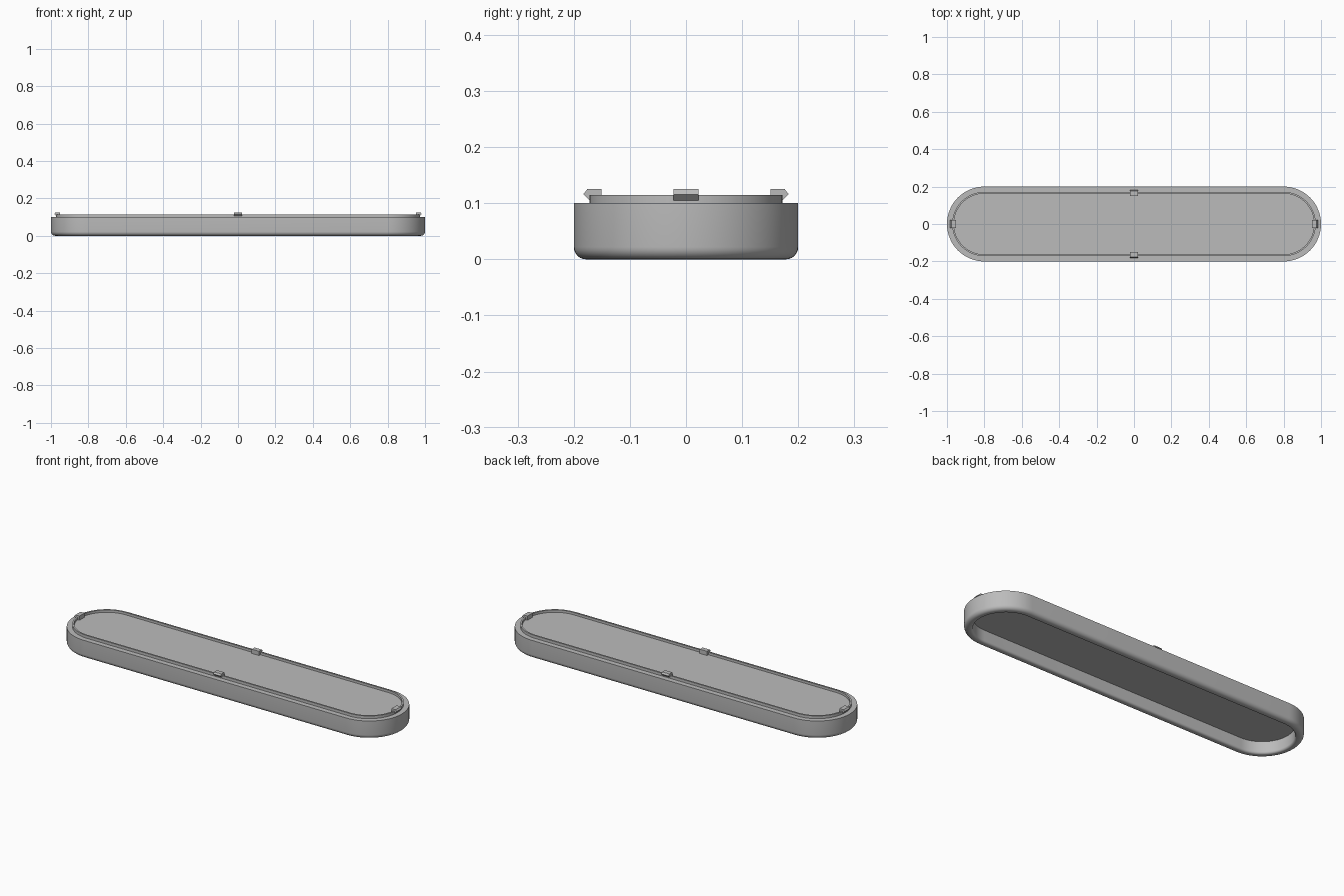
import bpy, bmesh, math

cube = bpy.data.objects.get("Cube")
if cube:
    bpy.data.objects.remove(cube, do_unlink=True)

grey = bpy.data.materials.new("plain grey")
grey.use_nodes = True
COLOUR = (0.5, 0.5, 0.5, 1)
grey.diffuse_color = COLOUR
grey.node_tree.nodes["Principled BSDF"].inputs["Base Color"].default_value = COLOUR

HALF = 0.8    # half length of the straight sides
SEGS = 32     # segments in each round end


def finish(name, bm, smooth=False):
    bmesh.ops.recalc_face_normals(bm, faces=bm.faces)
    mesh = bpy.data.meshes.new(name)
    bm.to_mesh(mesh)
    bm.free()
    mesh.materials.append(grey)
    obj = bpy.data.objects.new(name, mesh)
    bpy.context.collection.objects.link(obj)
    if smooth:
        bpy.ops.object.select_all(action="DESELECT")
        obj.select_set(True)
        bpy.context.view_layer.objects.active = obj
        bpy.ops.object.shade_smooth_by_angle(angle=math.radians(30))
    return obj


def stadium(bm, r, z):
    """Ring of vertices around a slot shape with end radius r."""
    ring = []
    for side in (1, -1):
        for i in range(SEGS + 1):
            a = math.pi * i / SEGS - math.pi / 2
            ring.append(bm.verts.new((side * (HALF + r * math.cos(a)),
                                      side * r * math.sin(a), z)))
    return ring


def fillet(cr, cz, rad, start, end, steps=6):
    """Arc of (radius, height) points for the wall section."""
    out = []
    for i in range(steps + 1):
        a = math.radians(start + (end - start) * i / steps)
        out.append((cr + rad * math.cos(a), cz + rad * math.sin(a)))
    return out


# Housing: wall section from the underside recess round to the top floor
section = [(0.158, 0.066)]
section += fillet(0.170, 0.012, 0.012, 180, 270)
section += fillet(0.178, 0.022, 0.022, 270, 360)
section += [(0.2, 0.1), (0.172, 0.1), (0.172, 0.115), (0.163, 0.115), (0.163, 0.102)]
bm = bmesh.new()
rings = [stadium(bm, r, z) for r, z in section]
for a, b in zip(rings, rings[1:]):
    for i in range(len(a)):
        j = (i + 1) % len(a)
        bm.faces.new((a[i], a[j], b[j], b[i]))
bm.faces.new(rings[0])
bm.faces.new(rings[-1])
finish("housing", bm, smooth=True)

# Snap clips: hooked profile pointing outward on each side
HOOK = [(0.151, 0.1), (0.151, 0.125), (0.176, 0.125),
        (0.183, 0.116), (0.172, 0.105), (0.172, 0.1)]


def clip(name, angle, offset):
    bm = bmesh.new()
    c, s = math.cos(angle), math.sin(angle)
    ends = []
    for w in (-0.022, 0.022):
        ends.append([bm.verts.new(((d + offset) * c - w * s,
                                   (d + offset) * s + w * c, z)) for d, z in HOOK])
    a, b = ends
    bm.faces.new(a)
    bm.faces.new(b)
    for i in range(len(a)):
        j = (i + 1) % len(a)
        bm.faces.new((a[i], a[j], b[j], b[i]))
    finish(name, bm)


for k, name in enumerate(("left", "back", "right", "front")):
    clip(name + "_clip", k * math.pi / 2, HALF if k % 2 == 0 else 0)
